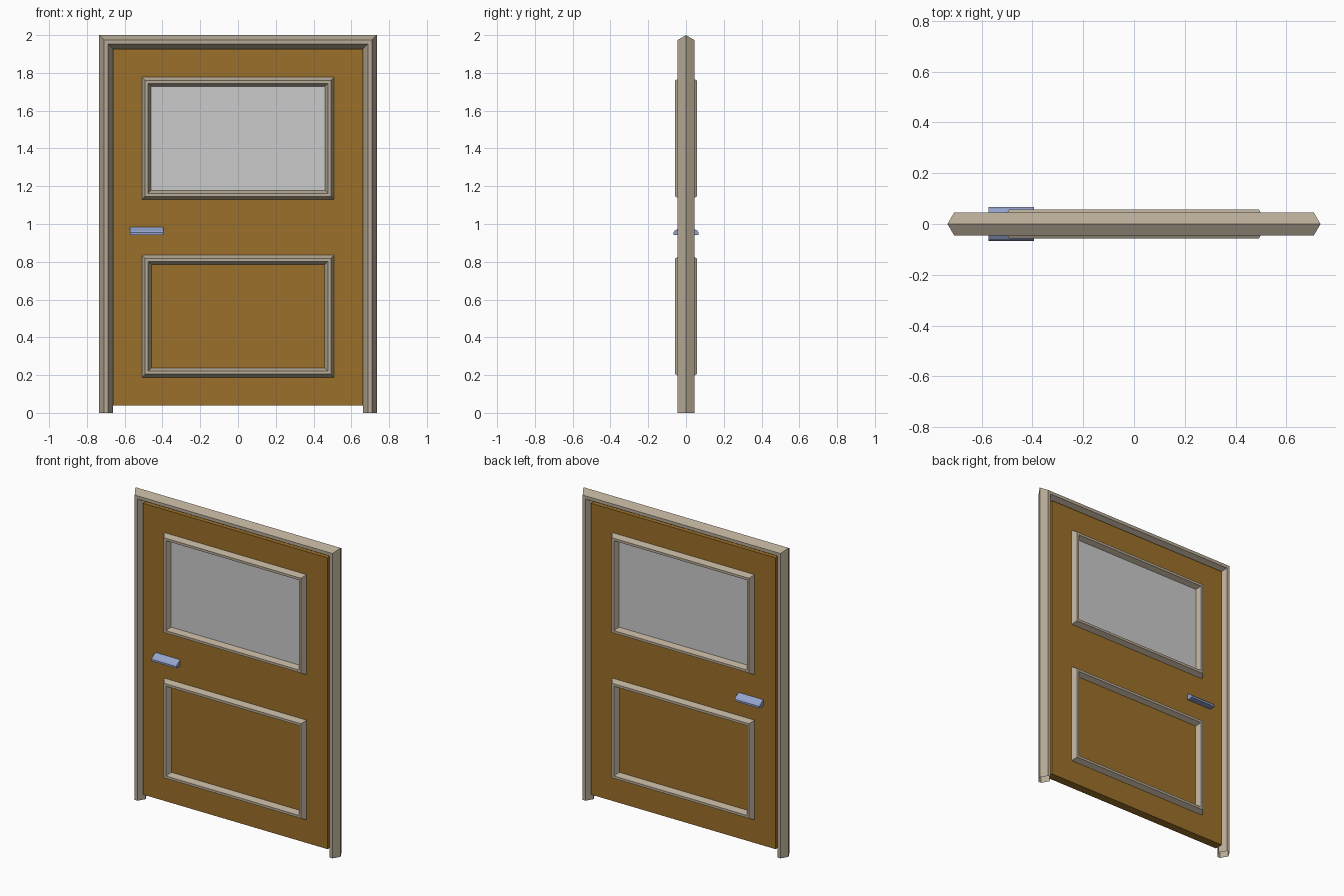
import bpy, bmesh

if "Cube" in bpy.data.objects:
    bpy.data.objects.remove(bpy.data.objects["Cube"])


def material(name, rgb):
    m = bpy.data.materials.new(name)
    m.diffuse_color = (*rgb, 1)
    m.use_nodes = True
    m.node_tree.nodes["Principled BSDF"].inputs["Base Color"].default_value = m.diffuse_color
    return m


BEIGE = material("trim_beige", (0.476, 0.406, 0.307))
WOOD = material("door_wood", (0.33, 0.163, 0.023))
STEEL = material("handle_blue_grey", (0.296, 0.367, 0.604))


def finish(name, bm, mat=None):
    bmesh.ops.recalc_face_normals(bm, faces=bm.faces)
    mesh = bpy.data.meshes.new(name)
    bm.to_mesh(mesh)
    bm.free()
    ob = bpy.data.objects.new(name, mesh)
    bpy.context.collection.objects.link(ob)
    if mat:
        mesh.materials.append(mat)
    return ob


def box(name, x0, x1, y0, y1, z0, z1, mat=None):
    bm = bmesh.new()
    bmesh.ops.create_cube(bm, size=1)
    for v in bm.verts:
        v.co = (x1 if v.co.x > 0 else x0, y1 if v.co.y > 0 else y0, z1 if v.co.z > 0 else z0)
    return finish(name, bm, mat)


def mitred(name, half_w, z0, z1, profile, mat, closed=True):
    """Sweep a profile of (outward offset, y) round a rectangle; open = no bottom rail."""
    bm = bmesh.new()
    rings = []
    for sx, top in ((-1, False), (-1, True), (1, True), (1, False)):
        ring = []
        for o, y in profile:
            z = z1 + o if top else (z0 - o if closed else z0)
            ring.append(bm.verts.new((sx * (half_w + o), y, z)))
        rings.append(ring)
    n = len(profile)
    for i in range(4 if closed else 3):
        a, b = rings[i], rings[(i + 1) % 4]
        for j in range(n):
            k = (j + 1) % n
            bm.faces.new((a[j], a[k], b[k], b[j]))
    return finish(name, bm, mat)


def bar(name, x0, x1, profile, mat):
    """Extrude a (y, z) profile along x."""
    bm = bmesh.new()
    f = bm.faces.new([bm.verts.new((x0, y, z)) for y, z in profile])
    ext = bmesh.ops.extrude_face_region(bm, geom=[f], use_keep_orig=True)["geom"]
    bmesh.ops.translate(bm, vec=(x1 - x0, 0, 0),
                        verts=[v for v in ext if isinstance(v, bmesh.types.BMVert)])
    return finish(name, bm, mat)


D = 0.027  # half thickness of the door leaf

# Outer frame: hexagonal section, hollow at the feet
jamb = [(0.037, 0), (0.0105, 0.045), (-0.0105, 0.045),
        (-0.037, 0), (-0.0105, -0.045), (0.0105, -0.045)]
mitred("door_frame", 0.698, 0, 1.963, jamb, BEIGE, closed=False)

# Door leaf, meeting the inner ridge of the frame
box("door_leaf", -0.661, 0.661, -D, D, 0.04, 1.926, WOOD)

# Window pane
box("window_pane", -0.48, 0.48, -D - 0.001, D + 0.001, 1.16, 1.75)

# Mouldings and handles on both faces
for side, s in (("front", -1), ("back", 1)):
    trim = [(0.025, s * D), (0.008, s * 0.057), (-0.008, s * 0.057), (-0.025, s * D)]
    for part, z0, z1 in (("window", 1.154, 1.752), ("panel", 0.213, 0.810)):
        mitred(f"{part}_moulding_{side}", 0.484, z0, z1, trim, BEIGE)
    grip = [(s * D, 0.984), (s * 0.060, 0.964), (s * 0.067, 0.955),
            (s * 0.067, 0.943), (s * D, 0.943)]
    bar(f"handle_{side}", -0.573, -0.395, grip, STEEL)
